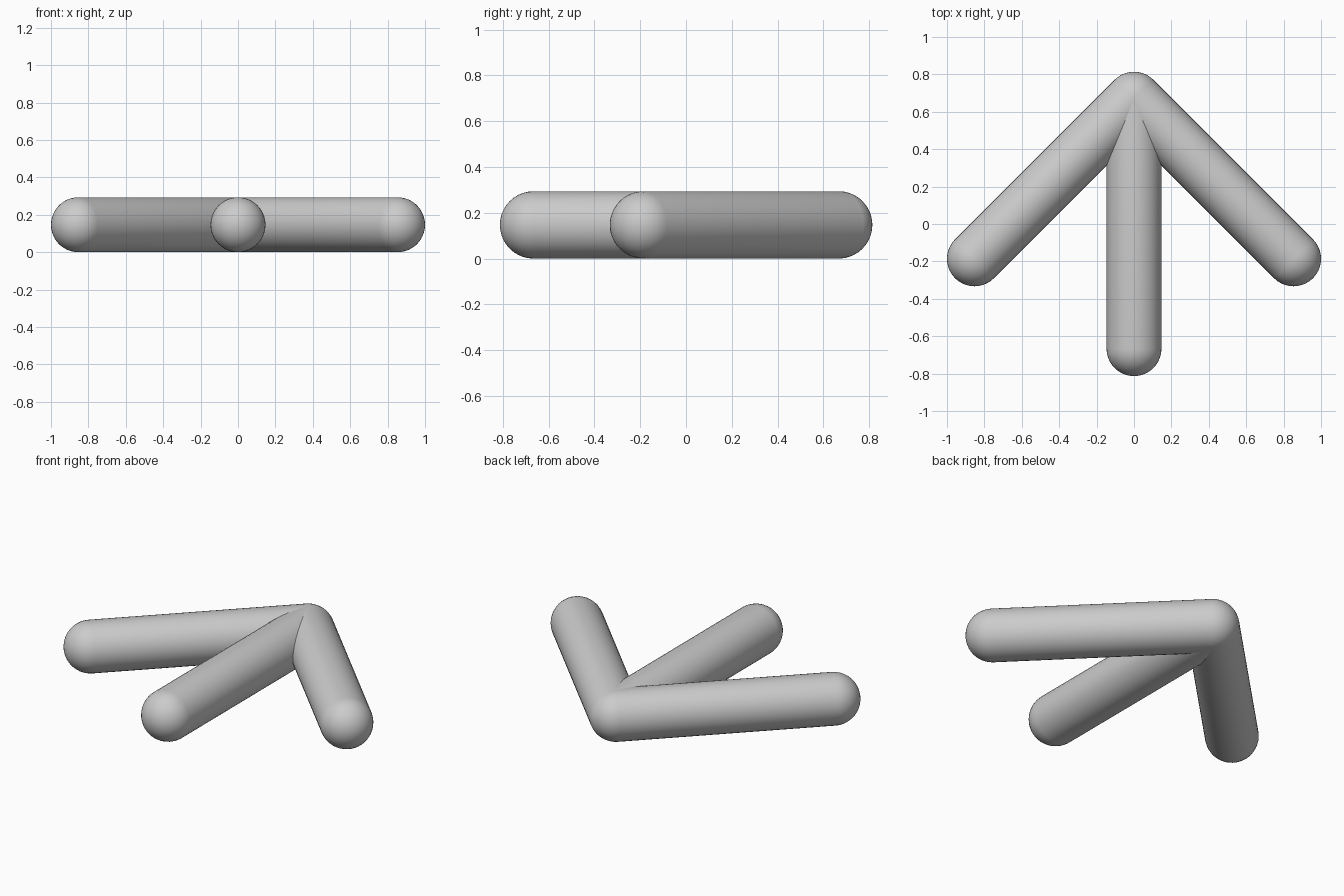
import bpy, bmesh, math
from mathutils import Vector, Matrix

if "Cube" in bpy.data.objects:
    bpy.data.objects.remove(bpy.data.objects["Cube"])

R = 0.147           # rod radius
APEX = Vector((0, 0.667, R))


def rod(name, end, segments=40, cap_rings=10):
    """Round-ended rod from the shared apex to an end point."""
    axis = end - APEX
    length = axis.length
    profile = []
    for base, start in ((0, -math.pi / 2), (length, 0)):
        for i in range(cap_rings + 1):
            a = start + i * math.pi / 2 / cap_rings
            profile.append((R * math.cos(a), 0, base + R * math.sin(a)))
    bm = bmesh.new()
    verts = [bm.verts.new(p) for p in profile]
    edges = [bm.edges.new(pair) for pair in zip(verts, verts[1:])]
    bmesh.ops.spin(bm, geom=verts + edges, cent=(0, 0, 0), axis=(0, 0, 1),
                   angle=math.tau, steps=segments)
    bmesh.ops.remove_doubles(bm, verts=bm.verts, dist=1e-4)
    bmesh.ops.recalc_face_normals(bm, faces=bm.faces)
    turn = axis.to_track_quat('Z', 'Y').to_matrix().to_4x4()
    bm.transform(Matrix.Translation(APEX) @ turn)
    for f in bm.faces:
        f.smooth = True
    mesh = bpy.data.meshes.new(name)
    bm.to_mesh(mesh)
    bm.free()
    bpy.context.collection.objects.link(bpy.data.objects.new(name, mesh))


# Two diagonal arms and the central shaft, meeting at the tip
for side, sx in (("left", -1), ("right", 1)):
    rod(side + "_arm", Vector((sx * 0.853, -0.186, R)))
rod("shaft", Vector((0, -0.666, R)))
